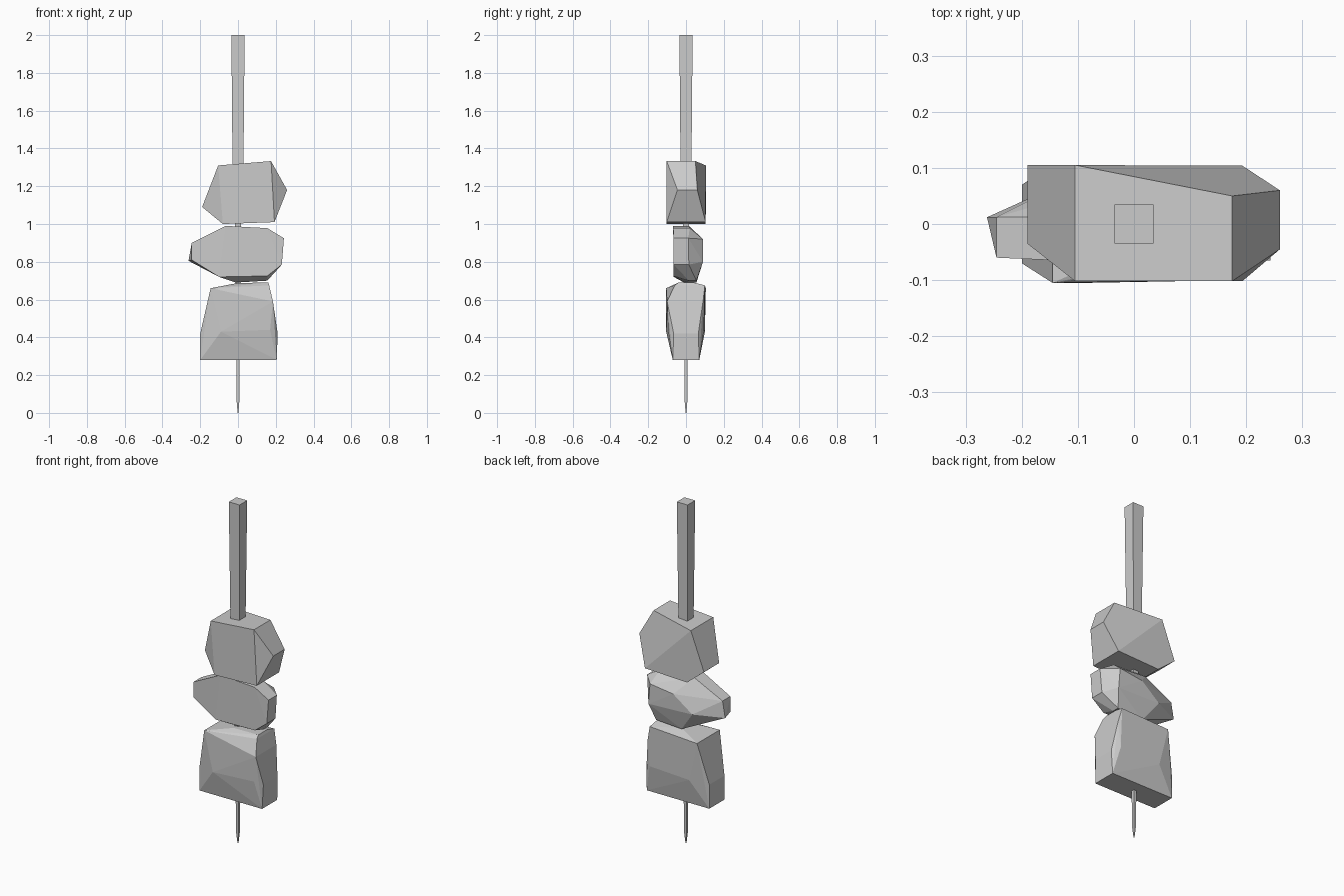
import bpy, bmesh


def finish(bm, name):
    bmesh.ops.recalc_face_normals(bm, faces=bm.faces[:])
    mesh = bpy.data.meshes.new(name)
    bm.to_mesh(mesh)
    bm.free()
    obj = bpy.data.objects.new(name, mesh)
    bpy.context.collection.objects.link(obj)
    return obj


def chunk(name, points):
    """Faceted lump: convex hull around its corner points."""
    bm = bmesh.new()
    for p in points:
        bm.verts.new(p)
    out = bmesh.ops.convex_hull(bm, input=bm.verts[:])
    loose = [v for v in bm.verts if not v.link_faces]
    bmesh.ops.delete(bm, geom=loose, context='VERTS')
    bmesh.ops.dissolve_limit(bm, angle_limit=0.03, verts=bm.verts[:], edges=bm.edges[:])
    return finish(bm, name)


def pair(x, y0, y1, z):
    """Front and back corner at the same x and z."""
    return [(x, y0, z), (x, y1, z)]


# Square skewer, tapering to a point at the bottom
bm = bmesh.new()
rings = []
for z, h in [(2.0, 0.035), (1.32, 0.029), (0.95, 0.015), (0.28, 0.009), (0.06, 0.007), (0.0, 0.002)]:
    rings.append([bm.verts.new((sx * h, sy * h, z))
                  for sx, sy in [(-1, -1), (1, -1), (1, 1), (-1, 1)]])
for a, b in zip(rings, rings[1:]):
    for i in range(4):
        j = (i + 1) % 4
        bm.faces.new((a[i], a[j], b[j], b[i]))
bm.faces.new(rings[0])
bm.faces.new(rings[-1])
finish(bm, "skewer_stick")

# Upper chunk
chunk("upper_chunk",
      pair(-0.105, -0.102, 0.105, 1.31) + pair(0.175, -0.102, 0.05, 1.333)
      + pair(0.26, -0.045, 0.06, 1.18) + pair(0.193, -0.102, 0.104, 1.01)
      + pair(-0.08, -0.102, 0.104, 1.0) + pair(-0.19, -0.035, 0.105, 1.09))

# Middle chunk: flat front, bulging back, narrow left end
chunk("middle_chunk",
      pair(-0.065, -0.068, 0.015, 0.99) + pair(0.155, -0.068, 0.02, 0.978)
      + pair(0.243, -0.065, 0.012, 0.925) + pair(0.232, -0.065, 0.015, 0.785)
      + pair(-0.245, -0.06, 0.012, 0.90)
      + [(-0.245, -0.06, 0.81), (-0.262, 0.012, 0.805), (0.155, -0.065, 0.725), (-0.10, -0.065, 0.72)]
      + pair(-0.01, -0.01, 0.055, 0.69) + pair(0.155, 0.015, 0.055, 0.70)
      + [(0.02, 0.09, 0.90), (0.17, 0.09, 0.92), (0.18, 0.09, 0.80), (-0.10, 0.085, 0.81)])

# Lower chunk: flat base, fuller above, sloping top
chunk("lower_chunk",
      pair(-0.2, -0.07, 0.07, 0.28) + pair(0.205, -0.07, 0.07, 0.28)
      + pair(-0.2, -0.07, 0.07, 0.42) + pair(0.21, -0.065, 0.065, 0.42)
      + pair(-0.145, -0.105, 0.105, 0.66) + pair(0.185, -0.10, 0.09, 0.59)
      + pair(0.165, -0.06, 0.10, 0.675) + pair(0.0, -0.04, 0.04, 0.688)
      + pair(0.16, -0.04, 0.04, 0.69)
      + pair(-0.09, -0.105, 0.10, 0.43) + pair(0.17, -0.095, 0.095, 0.44))
